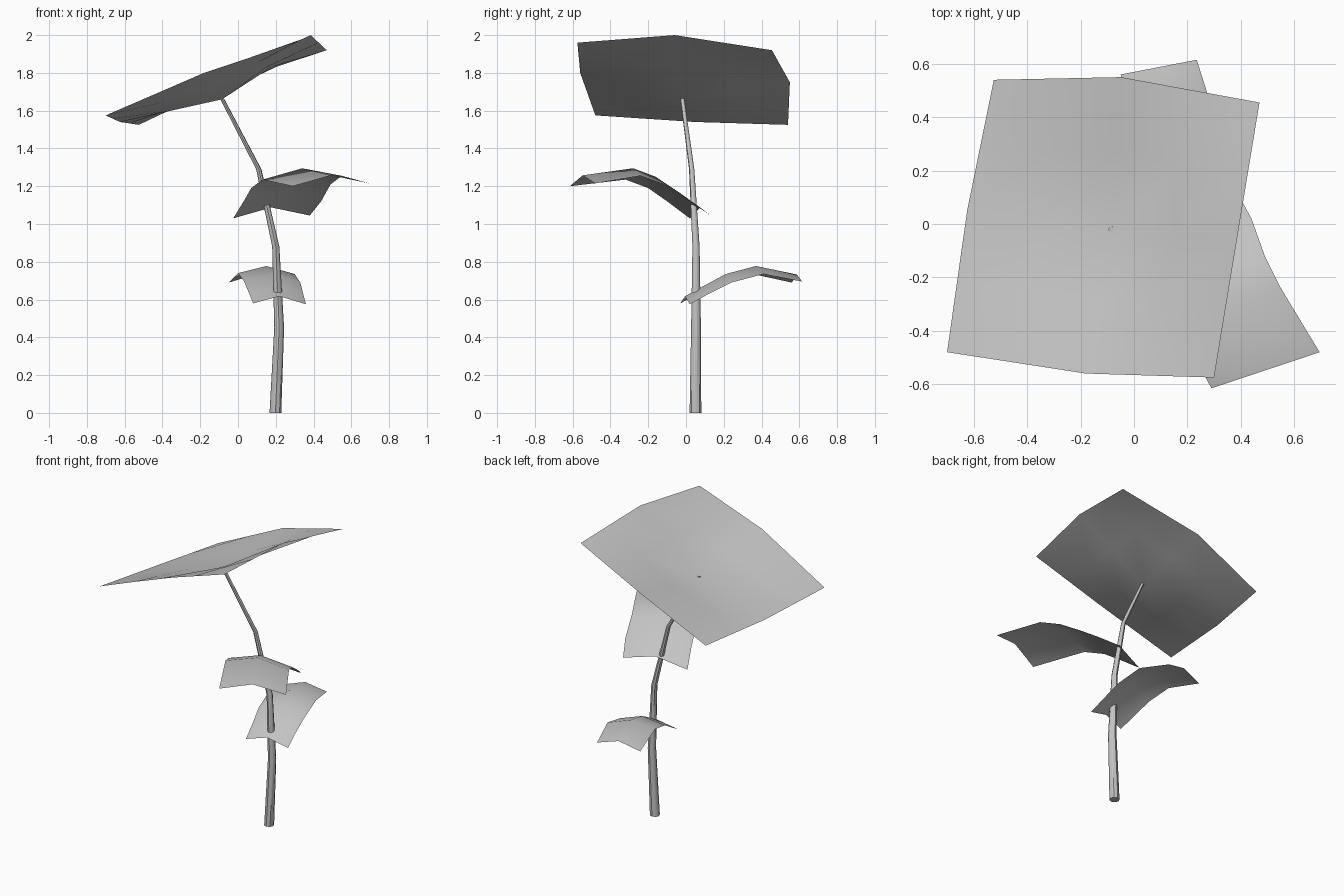
import bpy
import bmesh
import math
from mathutils import Vector

cube = bpy.data.objects.get("Cube")
if cube:
    bpy.data.objects.remove(cube, do_unlink=True)

# One plain grey for the whole plant
grey = bpy.data.materials.new("plain_grey")
grey.use_nodes = True
colour = (0.55, 0.55, 0.55, 1.0)
grey.diffuse_color = colour
grey.node_tree.nodes["Principled BSDF"].inputs["Base Color"].default_value = colour


def finish(name, bm):
    """Turn a bmesh into a smooth-shaded grey object."""
    mesh = bpy.data.meshes.new(name)
    bm.to_mesh(mesh)
    bm.free()
    mesh.materials.append(grey)
    obj = bpy.data.objects.new(name, mesh)
    bpy.context.collection.objects.link(obj)
    bpy.ops.object.select_all(action='DESELECT')
    obj.select_set(True)
    bpy.context.view_layer.objects.active = obj
    bpy.ops.object.shade_smooth_by_angle(angle=math.radians(45))
    return obj


def skin(bm, rows, closed=False):
    """Join neighbouring rows of points with quads."""
    verts = [[bm.verts.new(p) for p in row] for row in rows]
    for a, b in zip(verts, verts[1:]):
        count = len(a) if closed else len(a) - 1
        for i in range(count):
            j = (i + 1) % len(a)
            bm.faces.new((a[i], a[j], b[j], b[i]))
    return verts


def sheet(name, rows):
    """Build an open sheet whose faces point upwards."""
    bm = bmesh.new()
    skin(bm, rows)
    bm.normal_update()
    if sum(f.normal.z for f in bm.faces) < 0:
        bmesh.ops.reverse_faces(bm, faces=bm.faces[:])
    return finish(name, bm)


def arched_leaf(name, left_edge, right_edge, lift):
    """Span two edge curves with a raised middle rib."""
    rows = []
    for left, right in zip(left_edge, right_edge):
        left, right = Vector(left), Vector(right)
        rib = (left + right) / 2 + Vector((0, 0, lift))
        rows.append([left, rib, right])
    return sheet(name, rows)


# Stem: a bent, tapering tube of (x, y, z, radius) rings
path = [(0.198, 0.05, 0, 0.031), (0.218, 0.053, 0.45, 0.026),
        (0.2, 0.053, 0.88, 0.019), (0.11, 0.03, 1.29, 0.014),
        (-0.085, -0.02, 1.665, 0.011)]
sides = 8
rings = []
for x, y, z, radius in path:
    turns = [math.tau * i / sides for i in range(sides)]
    rings.append([(x + radius * math.cos(t), y + radius * math.sin(t), z)
                  for t in turns])
bm = bmesh.new()
stem_rings = skin(bm, rings, closed=True)
bm.faces.new(stem_rings[0][::-1])
bm.faces.new(stem_rings[-1])
finish("stem", bm)

# Lower leaf, reaching backwards
arched_leaf(
    "lower_leaf",
    [(0.08, -0.03, 0.58), (0.06, 0.06, 0.63), (0.03, 0.18, 0.7),
     (0, 0.33, 0.74), (-0.05, 0.56, 0.69)],
    [(0.36, 0.02, 0.575), (0.345, 0.12, 0.63), (0.33, 0.24, 0.69),
     (0.3, 0.41, 0.735), (0.235, 0.615, 0.695)],
    lift=0.04)

# Upper leaf, reaching forwards and to the left
arched_leaf(
    "upper_leaf",
    [(-0.025, 0.02, 1.03), (0.03, -0.1, 1.12), (0.07, -0.2, 1.19),
     (0.13, -0.32, 1.235), (0.29, -0.615, 1.2)],
    [(0.38, 0.13, 1.045), (0.44, 0.02, 1.12), (0.49, -0.12, 1.21),
     (0.55, -0.24, 1.255), (0.695, -0.48, 1.215)],
    lift=0.05)

# Top leaf: a sloping sheet between bent edges, dipped to meet the stem
front = [Vector(p) for p in
         [(-0.7, -0.48, 1.575), (-0.18, -0.56, 1.8), (0.3, -0.575, 1.96)]]
back = [Vector(p) for p in
        [(-0.525, 0.54, 1.525), (-0.05, 0.55, 1.75), (0.47, 0.455, 1.92)]]
left_mid = Vector((-0.625, 0.05, 1.54))
right_mid = Vector((0.385, -0.06, 2.0))
left = [front[0], left_mid, back[0]]
right = [front[-1], right_mid, back[-1]]


def along(edge, t):
    """Point on a three-point edge."""
    if t < 0.5:
        return edge[0].lerp(edge[1], t * 2)
    return edge[1].lerp(edge[2], t * 2 - 1)


steps = 4
middle = Vector((-0.085, -0.02, 1.66))


def blend(u, v):
    """Surface point blended from the four edges."""
    across = along(front, u).lerp(along(back, u), v)
    down = along(left, v).lerp(along(right, v), u)
    flat = front[0].lerp(front[-1], u).lerp(back[0].lerp(back[-1], u), v)
    return across + down - flat


dip = middle - blend(0.5, 0.5)
rows = []
for j in range(steps + 1):
    v = j / steps
    row = []
    for i in range(steps + 1):
        u = i / steps
        weight = (1 - abs(2 * u - 1)) * (1 - abs(2 * v - 1))
        row.append(blend(u, v) + dip * weight)
    rows.append(row)
sheet("top_leaf", rows)
